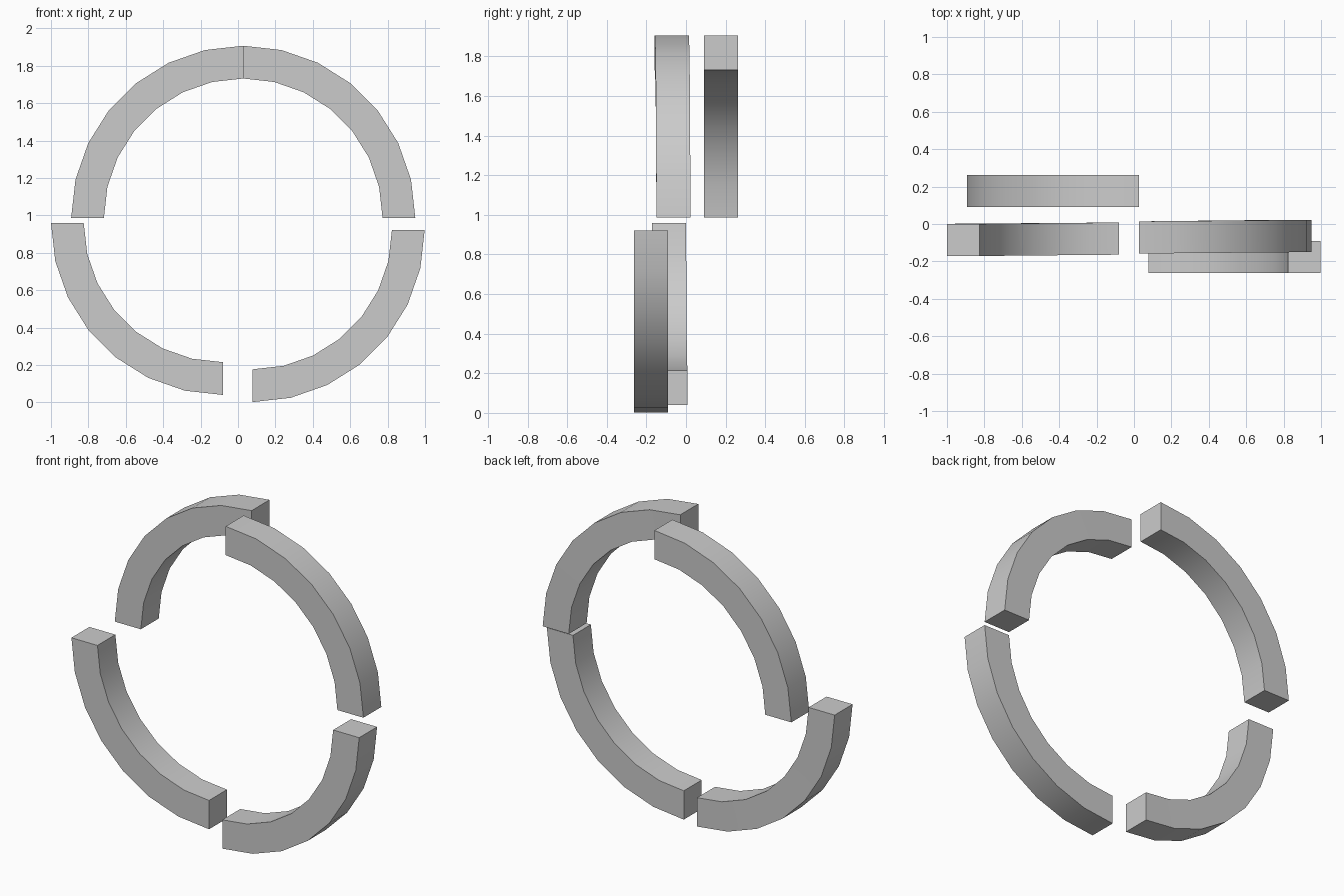
import bpy, bmesh
from math import sin, cos, radians

if "Cube" in bpy.data.objects:
    bpy.data.objects.remove(bpy.data.objects["Cube"])

OUTER, INNER, DEPTH, STEPS = 0.92, 0.745, 0.172, 7


def ring_quarter(name, cx, cz, start, y_side, y_mid):
    """Quarter ring in the xz plane; front y goes from y_side (horizontal end)
    to y_mid (vertical end), for a very slight twist out of plane."""
    bm = bmesh.new()
    rows = []
    for i in range(STEPS + 1):
        a = radians(start + 90 * i / STEPS)
        y = y_mid + (y_side - y_mid) * abs(cos(a))
        rows.append([bm.verts.new((cx + r * cos(a), y + d, cz + r * sin(a)))
                     for r, d in ((INNER, 0), (OUTER, 0), (OUTER, DEPTH), (INNER, DEPTH))])
    for a, b in zip(rows, rows[1:]):
        for k in range(4):
            j = (k + 1) % 4
            bm.faces.new((a[k], a[j], b[j], b[k]))
    bm.faces.new(rows[0][::-1])
    bm.faces.new(rows[-1])
    bmesh.ops.recalc_face_normals(bm, faces=bm.faces[:])
    mesh = bpy.data.meshes.new(name)
    bm.to_mesh(mesh)
    bm.free()
    ob = bpy.data.objects.new(name, mesh)
    bpy.context.collection.objects.link(ob)
    bpy.ops.object.select_all(action='DESELECT')
    ob.select_set(True)
    bpy.context.view_layer.objects.active = ob
    bpy.ops.object.shade_smooth_by_angle(angle=radians(30))


# Four separated quarters of a square-section ring
ring_quarter("upper_right_arc", 0.028, 0.987, 0, -0.150, -0.158)
ring_quarter("upper_left_arc", 0.028, 0.987, 90, 0.091, 0.091)
ring_quarter("lower_left_arc", -0.08, 0.96, 180, -0.171, -0.164)
ring_quarter("lower_right_arc", 0.078, 0.922, 270, -0.262, -0.262)
